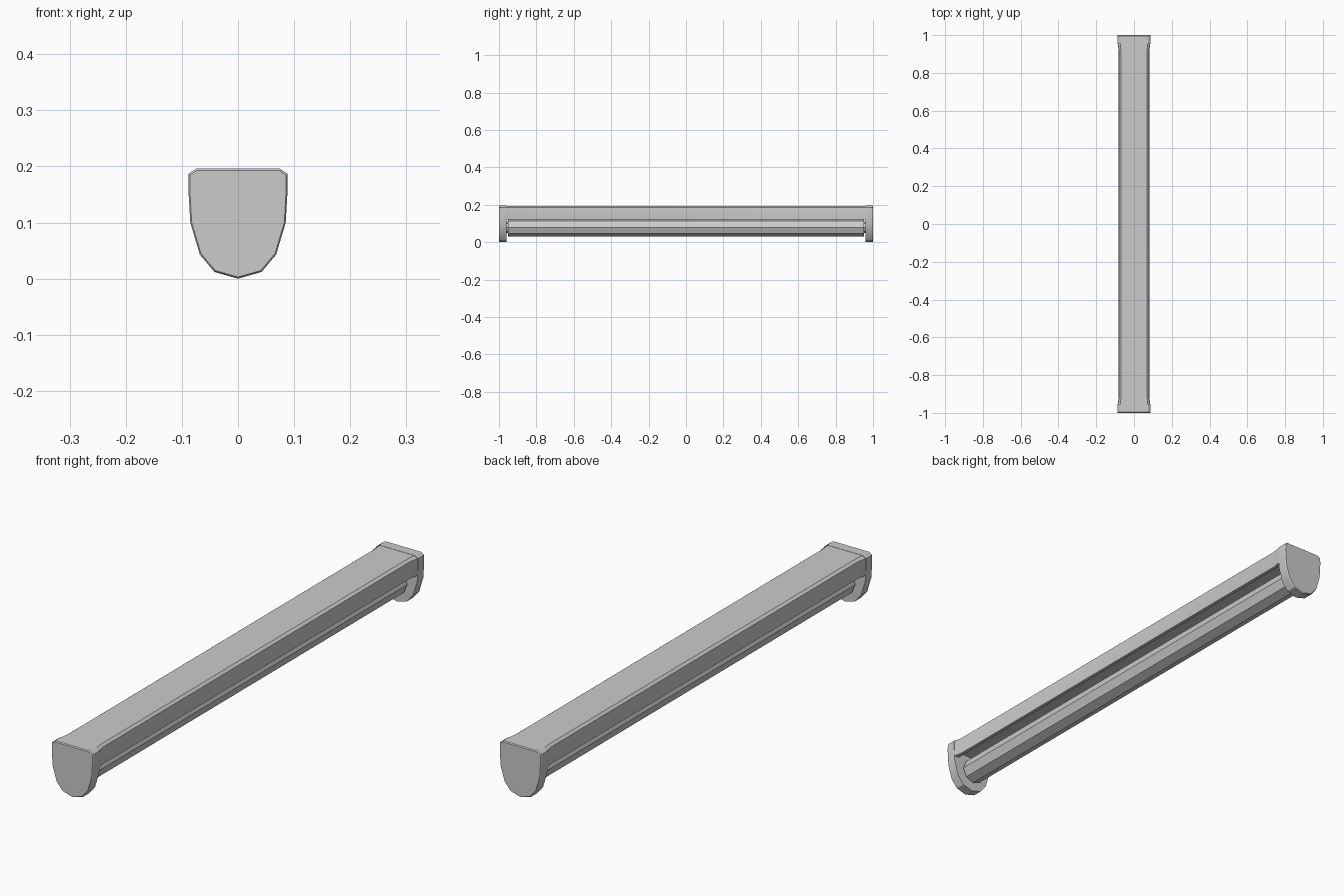
import bpy, bmesh, math

if "Cube" in bpy.data.objects:
    bpy.data.objects.remove(bpy.data.objects["Cube"])


def loft(name, rings, smooth=25):
    """Skin closed x-z outlines placed along y, with capped ends."""
    bm = bmesh.new()
    loops = [[bm.verts.new((x, y, z)) for x, z in pts] for y, pts in rings]
    n = len(loops[0])
    for a, b in zip(loops, loops[1:]):
        for i in range(n):
            j = (i + 1) % n
            bm.faces.new((a[i], a[j], b[j], b[i]))
    bm.faces.new(loops[0])
    bm.faces.new(loops[-1])
    bmesh.ops.recalc_face_normals(bm, faces=bm.faces)
    me = bpy.data.meshes.new(name)
    bm.to_mesh(me)
    bm.free()
    ob = bpy.data.objects.new(name, me)
    bpy.context.collection.objects.link(ob)
    bpy.context.view_layer.objects.active = ob
    ob.select_set(True)
    bpy.ops.object.shade_smooth_by_angle(angle=math.radians(smooth))
    ob.select_set(False)
    return ob


def mirrored(half):
    """Complete a right-hand half outline (top to bottom) across x = 0."""
    return half + [(-x, z) for x, z in reversed(half) if x > 0]


def circle(r, n, cz):
    return [(r * math.cos(2 * math.pi * i / n), cz + r * math.sin(2 * math.pi * i / n))
            for i in range(n)]


def scaled(pts, s, cz=0.1):
    return [(x * s, cz + (z - cz) * s) for x, z in pts]


# Housing: channel open underneath, flaring out to meet the end caps
body = mirrored([(0.070, 0.195), (0.080, 0.187), (0.082, 0.160), (0.079, 0.122),
                 (0.066, 0.122), (0.056, 0.142)])
flare = mirrored([(0.074, 0.195), (0.087, 0.187), (0.088, 0.160), (0.086, 0.122),
                  (0.066, 0.122), (0.056, 0.142)])
loft("housing", [(-0.965, flare), (-0.925, body), (0.925, body), (0.965, flare)])

# End caps: shield-shaped plates with a fine outer bevel
shield = mirrored([(0.075, 0.196), (0.088, 0.187), (0.0885, 0.160), (0.085, 0.100),
                   (0.068, 0.043), (0.042, 0.012), (0.0, 0.0)])
for side, s in (("front", -1), ("back", 1)):
    loft(side + "_end_cap", [(s * 0.959, shield), (s * 0.996, shield),
                             (s * 1.0, scaled(shield, 0.97))])
    # Socket joining the tube to the cap
    socket = circle(0.030, 8, 0.08)
    loft(side + "_socket", [(s * 0.945, socket), (s * 0.965, socket)])

# Octagonal lamp tube
tube = circle(0.048, 8, 0.08)
loft("lamp_tube", [(-0.952, tube), (0.952, tube)])
